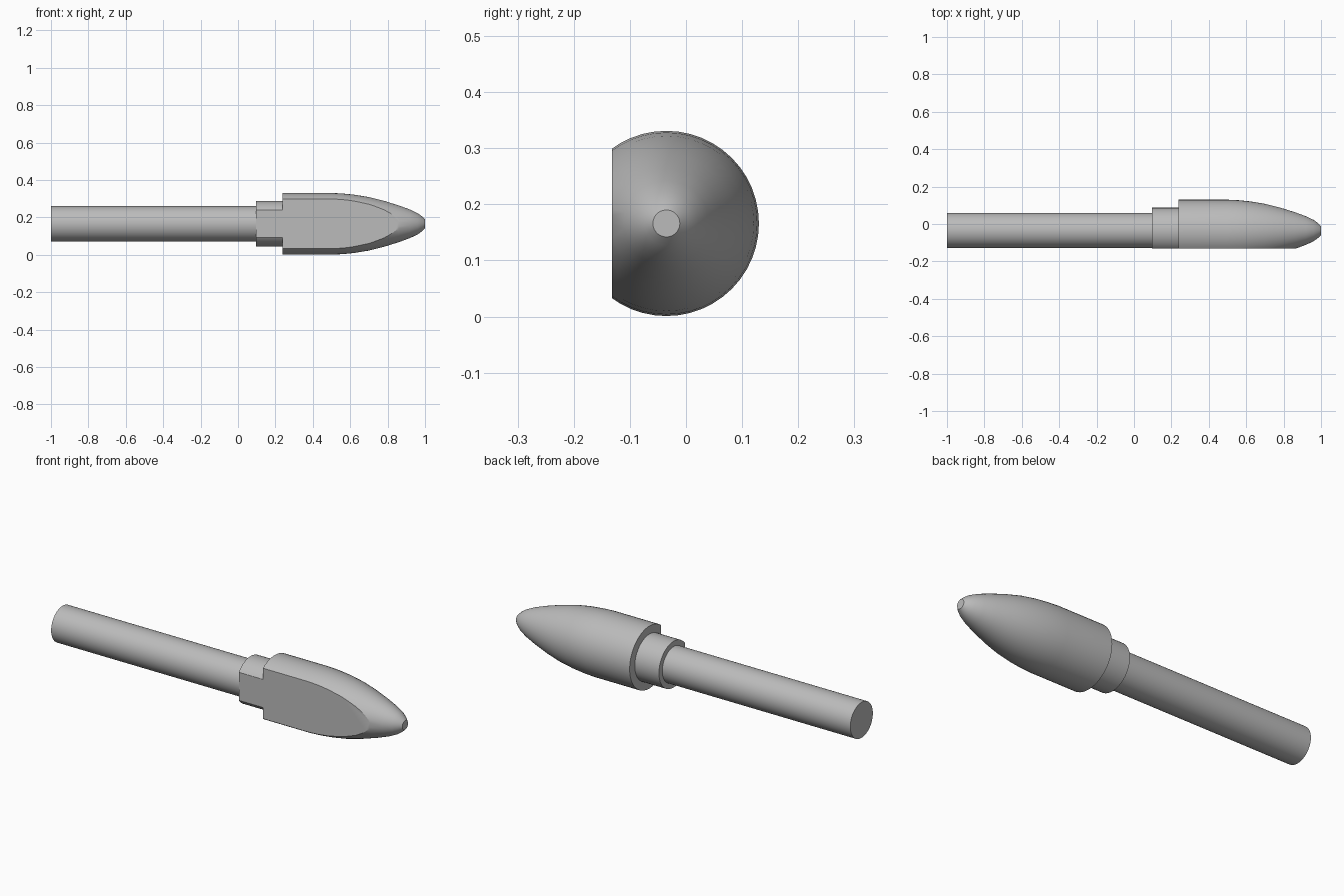
import bpy, bmesh, math
from mathutils import Matrix

cube = bpy.data.objects.get("Cube")
if cube:
    bpy.data.objects.remove(cube)

AXIS_Y, AXIS_Z = -0.035, 0.166   # centre line of all turned parts
FLAT_Y = -0.132                  # plane of the ground flat
SIDES = 48

grey = bpy.data.materials.new("plain grey")
grey.use_nodes = True
colour = (0.5, 0.5, 0.5, 1)
grey.diffuse_color = colour
grey.node_tree.nodes["Principled BSDF"].inputs["Base Color"].default_value = colour


def turned_part(name, profile):
    """Spin an (x, radius) profile about the centre line and trim it at the flat."""
    bm = bmesh.new()
    rings = []
    for x, r in profile:
        ring = []
        for i in range(SIDES):
            a = math.tau * i / SIDES
            ring.append(bm.verts.new((x, AXIS_Y + r * math.cos(a), AXIS_Z + r * math.sin(a))))
        rings.append(ring)
    for a, b in zip(rings, rings[1:]):
        for i in range(SIDES):
            j = (i + 1) % SIDES
            bm.faces.new((a[i], a[j], b[j], b[i]))
    bm.faces.new(rings[0])
    bm.faces.new(rings[-1])
    # Grind the front side flat and close the cut
    bmesh.ops.bisect_plane(bm, geom=bm.verts[:] + bm.edges[:] + bm.faces[:],
                           plane_co=(0, FLAT_Y, 0), plane_no=(0, -1, 0), clear_outer=True)
    rim = [e for e in bm.edges if e.is_boundary]
    if rim:
        bmesh.ops.contextual_create(bm, geom=rim)
    bmesh.ops.recalc_face_normals(bm, faces=bm.faces[:])
    mesh = bpy.data.meshes.new(name)
    bm.to_mesh(mesh)
    bm.free()
    mesh.materials.append(grey)
    obj = bpy.data.objects.new(name, mesh)
    bpy.context.collection.objects.link(obj)
    bpy.ops.object.select_all(action='DESELECT')
    obj.select_set(True)
    bpy.context.view_layer.objects.active = obj
    bpy.ops.object.shade_smooth_by_angle(angle=math.radians(25))
    return obj


# Straight rod
turned_part("shank", [(-1, 0.094), (0.11, 0.094)])

# Stepped collar between rod and head
turned_part("collar", [(0.097, 0.122), (0.238, 0.122)])

# Bullet-shaped head with a small blunt tip
turned_part("head", [(0.238, 0.165), (0.5, 0.165), (0.56, 0.162), (0.62, 0.156),
                     (0.7, 0.143), (0.78, 0.123), (0.86, 0.098), (0.92, 0.076),
                     (0.96, 0.057), (0.985, 0.039), (1.0, 0.024)])
